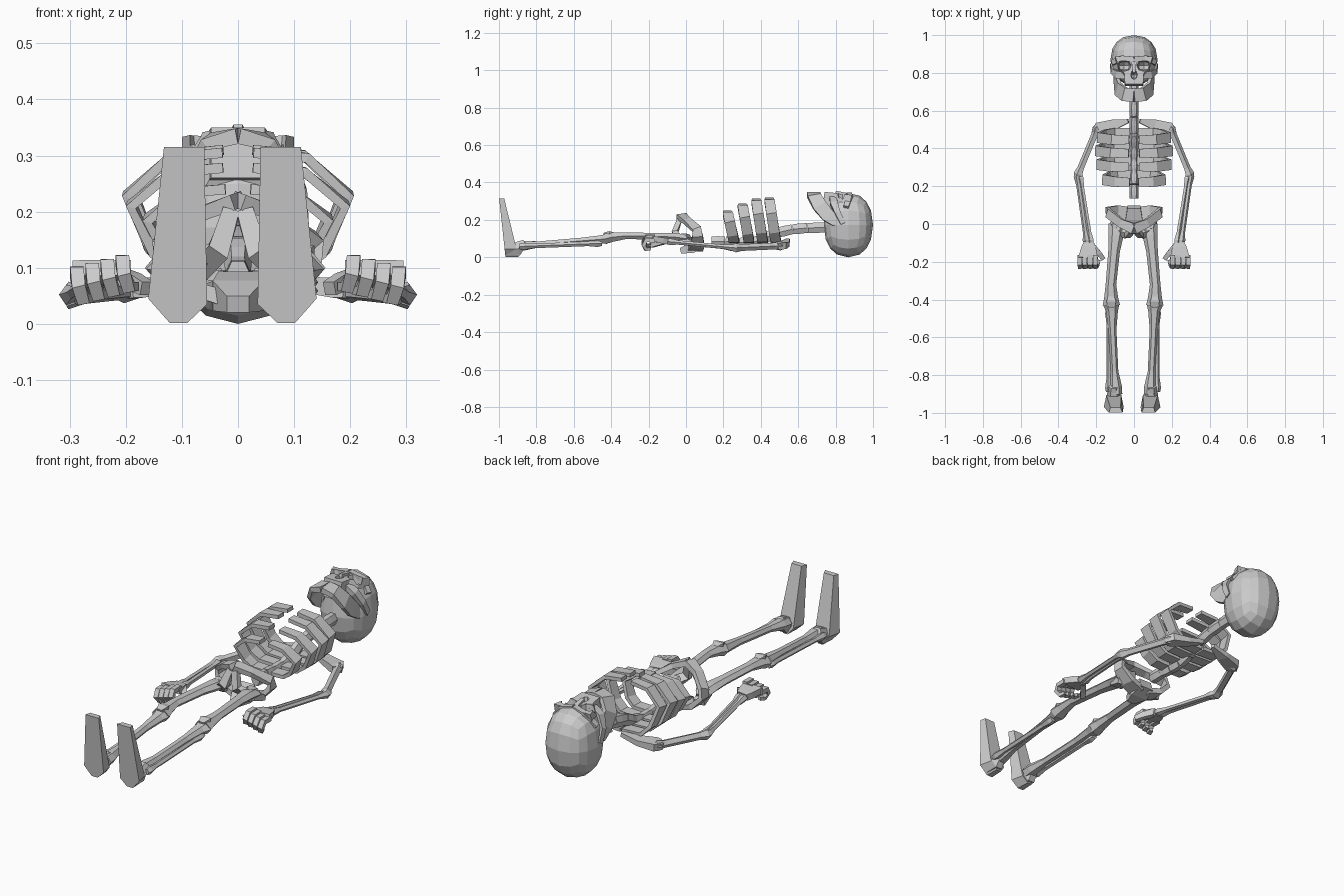
import bpy, bmesh, math
from mathutils import Vector


def finish(name, bm, mirror=False, dx=0.0):
    bmesh.ops.recalc_face_normals(bm, faces=bm.faces)
    me = bpy.data.meshes.new(name)
    bm.to_mesh(me)
    bm.free()
    ob = bpy.data.objects.new(name, me)
    bpy.context.collection.objects.link(ob)
    ob.location.x = dx
    if mirror:
        ob.modifiers.new("mirror", 'MIRROR')
    return ob


def sweep(name, path, up=(1, 0, 0), n=4, mirror=True, dx=0.0):
    """Tube through (x, y, z, half size along up, half size across)."""
    bm = bmesh.new()
    pts = [Vector(p[:3]) for p in path]
    rings = []
    for i, p in enumerate(path):
        t = (pts[min(i + 1, len(pts) - 1)] - pts[max(i - 1, 0)]).normalized()
        u = Vector(up)
        u = (u - t * u.dot(t)).normalized()
        v = t.cross(u)
        if n == 4:
            offs = [(1, 1), (-1, 1), (-1, -1), (1, -1)]
        else:
            offs = [(math.cos(math.tau * k / n), math.sin(math.tau * k / n)) for k in range(n)]
        rings.append([bm.verts.new(pts[i] + u * p[3] * a + v * p[4] * b) for a, b in offs])
    for r, s in zip(rings, rings[1:]):
        for k in range(n):
            bm.faces.new((r[k], r[(k + 1) % n], s[(k + 1) % n], s[k]))
    bm.faces.new(rings[0])
    bm.faces.new(rings[-1])
    return finish(name, bm, mirror, dx)


def long_bone(name, a, b, shaft, knob, dx=0.0):
    """Thin shaft with flared ends."""
    a, b = Vector(a), Vector(b)
    stops = [(0, knob * .75), (.05, knob), (.17, shaft), (.83, shaft), (.95, knob), (1, knob * .75)]
    return sweep(name, [(*a.lerp(b, f), r, r) for f, r in stops], n=5, dx=dx)


def ball(name, loc, scale, cuts, mirror=False):
    """Faceted ellipsoid made from a rounded cube."""
    bm = bmesh.new()
    bmesh.ops.create_cube(bm, size=2)
    bmesh.ops.subdivide_edges(bm, edges=bm.edges[:], cuts=cuts, use_grid_fill=True)
    for v in bm.verts:
        d = v.co / sum(abs(c) ** 2.2 for c in v.co) ** (1 / 2.2)
        v.co = Vector(loc) + Vector([c * s for c, s in zip(d, scale)])
    return finish(name, bm, mirror)


# Skull: cranium, upper face, sockets, cheeks, jaw
cranium = ball("cranium", (0, .868, .172), (.125, .132, .172), 3)
face = sweep("upper_face", [(0, .87, .255, .1, .08), (0, .80, .27, .08, .075),
                            (0, .775, .30, .052, .05), (0, .735, .305, .048, .045)], mirror=False)
eyes = ball("eye_socket_cutter", (.052, .838, .335), (.037, .03, .07), 1, True)
nose = ball("nose_cutter", (0, .79, .35), (.018, .025, .045), 1)
for ob in (cranium, face):
    for cutter in (eyes, nose):
        m = ob.modifiers.new("cut", 'BOOLEAN')
        m.operation = 'DIFFERENCE'
        m.object = cutter
for cutter in (eyes, nose):
    cutter.hide_render = True
sweep("brow", [(0, .872, .335, .014, .012), (.06, .878, .32, .014, .014),
               (.108, .855, .265, .014, .014)], (0, 1, 0))
sweep("nose_bridge", [(0, .87, .33, .014, .012), (0, .80, .348, .008, .008)], mirror=False)
sweep("cheekbone", [(.03, .785, .325, .018, .012), (.085, .79, .29, .02, .012),
                    (.112, .81, .24, .015, .01), (.116, .84, .18, .014, .01)], (0, 1, 0))
sweep("jaw", [(0, .682, .335, .036, .014), (.05, .686, .325, .036, .012),
              (.085, .715, .275, .038, .01), (.093, .757, .225, .036, .01),
              (.098, .805, .185, .024, .01)], (0, 1, 0))

# Spine: stacked vertebrae
levels = [(.135, .085), (.21, .085), (.28, .078), (.345, .078), (.41, .095), (.48, .13),
          (.57, .15), (.65, .157), (.76, .16)]
for i, ((y0, z0), (y1, z1)) in enumerate(zip(levels, levels[1:])):
    g = .001
    sweep(f"vertebra_{i}", [(0, y0 + g, z0, .023, .03), (0, (y0 + y1) / 2, (z0 + z1) / 2, .025, .032),
                            (0, y1 - g, z1, .023, .03)], n=6, mirror=False)

# Ribs: open bands, slanted towards the feet at the front
for i, (y, top, wide) in enumerate([(.222, .24, .16), (.302, .278, .19),
                                    (.375, .305, .197), (.445, .31, .187)]):
    profile = [(.02, .0, .028), (.55, .02, .028), (.8, .22, .028), (1, .66, .028), (.62, .96, .027), (.14, 1, .022)]
    sweep(f"rib_{i}", [(wide * a, y + .035 * (1 - h), .085 + (top - .085) * h, w, .009)
                       for a, h, w in profile], (0, 1, 0))

# Pelvis: sacrum, hip ring, sit bones
sweep("sacrum", [(0, .09, .07, .035, .025), (0, .03, .05, .045, .028), (0, -.03, .035, .02, .015)], mirror=False)
sweep("hip_ring", [(.02, .05, .045, .04, .014), (.09, .06, .065, .038, .013), (.14, .062, .115, .028, .011),
                   (.137, .058, .15, .024, .011), (.07, .005, .195, .022, .012),
                   (0, -.025, .22, .028, .014)], (0, 1, 0))
sweep("sit_bone", [(.012, -.035, .2, .015, .014), (.035, -.06, .13, .02, .015), (.09, -.02, .09, .028, .018),
                   (.1, .04, .07, .026, .014)])

# Shoulders and arms
sweep("collar_bone", [(.03, .545, .09, .01, .01), (.11, .525, .07, .028, .013), (.185, .503, .063, .036, .018),
                      (.205, .48, .06, .022, .016)], (0, 1, 0))
long_bone("upper_arm", (.19, .515, .062), (.3, .25, .05), .019, .026)
long_bone("forearm_outer", (.303, .27, .05), (.25, -.105, .085), .012, .019)
long_bone("forearm_inner", (.285, .26, .05), (.226, -.105, .085), .012, .019)

# Hands: palm, curled fingers, thumb
sweep("palm", [(.237, -.1, .085, .028, .016), (.24, -.125, .09, .038, .016), (.243, -.18, .1, .052, .014)])
for i in range(4):
    x, z = .206 + .027 * i, .112 - .007 * i
    sweep(f"finger_{i}", [(x, -.165, z, .012, .011), (x, -.212, z, .012, .011), (x - .003, -.226, z - .025, .012, .011),
                          (x - .012, -.215, z - .048, .011, .009), (x - .02, -.19, z - .045, .009, .008)])
sweep("thumb", [(.215, -.12, .085, .016, .014), (.185, -.155, .075, .015, .013), (.163, -.185, .063, .012, .012)],
      (0, 0, 1))

# Legs
sweep("hip_joint", [(.06, .01, .1, .024, .024), (.11, -.015, .105, .026, .026)], (0, 1, 0), n=6, dx=-.005)
sweep("thigh", [(.087, .0, .1, .042, .026), (.09, -.06, .108, .04, .024), (.1, -.14, .112, .031, .021),
                (.117, -.32, .115, .028, .02), (.116, -.39, .108, .037, .028),
                (.115, -.43, .1, .046, .032)], n=6, dx=-.005)
sweep("knee_cap", [(.115, -.385, .125, .015, .008), (.115, -.41, .13, .026, .01),
                   (.115, -.44, .122, .014, .008)], dx=-.005)
sweep("shin", [(.115, -.425, .098, .044, .03), (.112, -.46, .096, .032, .024), (.109, -.56, .088, .021, .019),
               (.098, -.78, .07, .02, .018), (.092, -.86, .062, .033, .028), (.092, -.9, .058, .035, .03)],
      n=6, dx=-.005)
long_bone("calf_bone", (.128, -.45, .075), (.128, -.89, .058), .013, .02, dx=-.005)

# Feet: tapered outline seen from the sole, extruded and slanted
bm = bmesh.new()
outline = [(.08, .002), (.112, .002), (.15, .045), (.122, .315), (.05, .315), (.045, .035)]
sole, upper = [], []
for x, z in outline:
    h = z / .315
    sole.append(bm.verts.new((x, -.965 - .034 * h, z)))
    upper.append(bm.verts.new((x - (x - .095) * .25, -.895 - .077 * h, z)))
bm.faces.new(sole)
bm.faces.new(upper)
for k in range(6):
    j = (k + 1) % 6
    bm.faces.new((sole[k], sole[j], upper[j], upper[k]))
finish("foot", bm, True, -.01)
sweep("heel", [(.1, -.96, .045, .034, .04), (.1, -.90, .045, .035, .042),
               (.1, -.86, .08, .026, .02)], n=6, dx=-.008)
